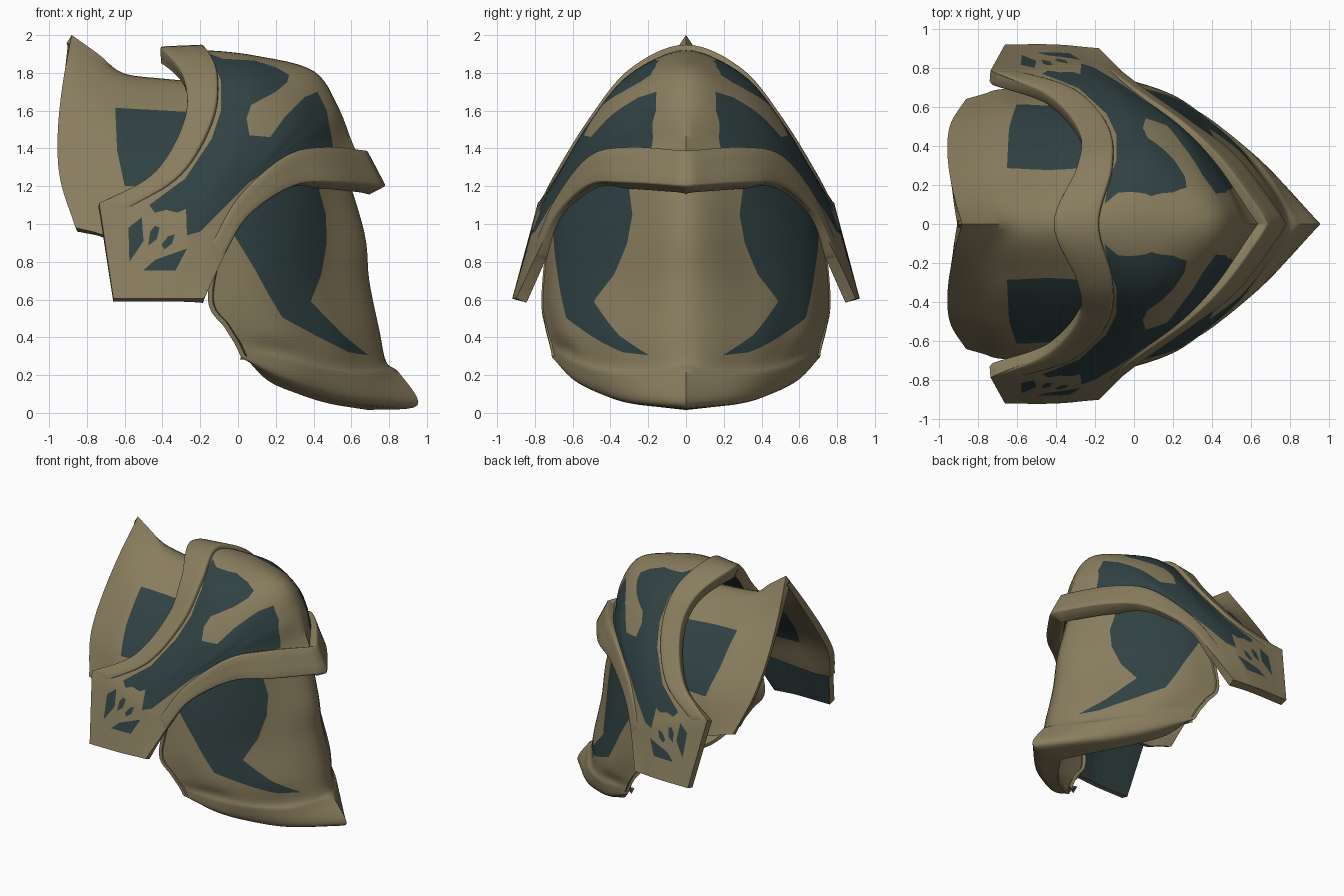
import bpy, bmesh, math
from mathutils import Vector

if "Cube" in bpy.data.objects:
    bpy.data.objects.remove(bpy.data.objects["Cube"])


def make_material(name, color):
    m = bpy.data.materials.new(name)
    m.use_nodes = True
    m.diffuse_color = color
    m.node_tree.nodes["Principled BSDF"].inputs["Base Color"].default_value = color
    return m


BRONZE = make_material("dull bronze", (0.25, 0.205, 0.113, 1))
TEAL = make_material("dark teal", (0.03, 0.053, 0.055, 1))


def spline(pts, steps, rounded=False):
    """Smooth curve through the points; rounded makes it cross y = 0 squarely."""
    p = [Vector(q) for q in pts]
    first = Vector((p[1].x, -p[1].y, p[1].z)) if rounded else 2 * p[0] - p[1]
    p = [first] + p + [2 * p[-1] - p[-2]]
    out = []
    for i in range(1, len(p) - 2):
        a, b, c, d = p[i - 1:i + 3]
        for k in range(steps):
            t = k / steps
            out.append(b + 0.5 * t * (c - a + t * (2 * a - 5 * b + 4 * c - d
                                                   + t * (3 * (b - c) + d - a))))
    return out + [p[-2]]


def section(row, steps, leg, rounded):
    """Curve from the ridge outwards, with an optional straight last stretch."""
    if not leg:
        return spline(row, steps, rounded)
    start, end = Vector(row[-2]), Vector(row[-1])
    return (spline(row[:-1], steps, rounded)
            + [start.lerp(end, k / steps) for k in range(1, steps + 1)])


def inside(x, z, poly):
    hit = False
    for (x1, z1), (x2, z2) in zip(poly, poly[1:] + poly[:1]):
        if (z1 > z) != (z2 > z) and x < x1 + (z - z1) * (x2 - x1) / (z2 - z1):
            hit = not hit
    return hit


def cut_pattern(bm, poly):
    """Cut the outline of a painted patch into the shell, seen from the side."""
    pad = 0.01
    for (x1, z1), (x2, z2) in zip(poly, poly[1:] + poly[:1]):
        lo_x, hi_x = min(x1, x2) - pad, max(x1, x2) + pad
        lo_z, hi_z = min(z1, z2) - pad, max(z1, z2) + pad
        faces = []
        for f in bm.faces:
            xs = [v.co.x for v in f.verts]
            zs = [v.co.z for v in f.verts]
            if max(xs) > lo_x and min(xs) < hi_x and max(zs) > lo_z and min(zs) < hi_z:
                faces.append(f)
        edges = {e for f in faces for e in f.edges}
        verts = {v for f in faces for v in f.verts}
        bmesh.ops.bisect_plane(bm, geom=faces + list(edges) + list(verts), dist=1e-5,
                               plane_co=(x1, 0, z1), plane_no=(z2 - z1, 0, x1 - x2))


def shell(name, rows, patches=(), thick=0.05, lining=0, leg=False, round_rows=0,
          usteps=6, vsteps=8, lift=0, bevel=0):
    """Loft half a plate through the rows, paint it, mirror it and thicken it."""
    cols = list(zip(*[section(r, vsteps, leg, i < round_rows) for i, r in enumerate(rows)]))
    grid = [spline(c, usteps) for c in cols]
    bm = bmesh.new()
    vs = [[bm.verts.new(p) for p in c] for c in grid]
    for i in range(len(vs) - 1):
        for j in range(len(vs[0]) - 1):
            bm.faces.new((vs[i][j], vs[i + 1][j], vs[i + 1][j + 1], vs[i][j + 1]))
    bm.normal_update()
    centre = Vector((-0.1, 0, 0.9))
    if sum(f.normal.dot(f.calc_center_median() - centre) * f.calc_area() for f in bm.faces) < 0:
        bmesh.ops.reverse_faces(bm, faces=bm.faces[:])
        bm.normal_update()
    # Raise the shell near the ridge, flush again at its far end
    for i, col in enumerate(vs):
        for v in col:
            move = v.normal * lift * (1 - (i / (len(vs) - 1)) ** 3)
            v.co += Vector((move.x, move.y if i else 0, move.z))
    for poly in patches:
        cut_pattern(bm, poly)
    for f in bm.faces:
        c = f.calc_center_median()
        f.material_index = int(any(inside(c.x, c.z, p) for p in patches))
    me = bpy.data.meshes.new(name)
    bm.to_mesh(me)
    bm.free()
    me.materials.append(BRONZE)
    if patches:
        me.materials.append(TEAL)
    ob = bpy.data.objects.new(name, me)
    bpy.context.collection.objects.link(ob)
    mir = ob.modifiers.new("mirror", 'MIRROR')
    mir.use_axis = (False, True, False)
    sol = ob.modifiers.new("thickness", 'SOLIDIFY')
    sol.thickness, sol.offset, sol.material_offset = thick, -1, lining
    if bevel:
        bev = ob.modifiers.new("soft edge", 'BEVEL')
        bev.width, bev.segments = bevel, 2
        bev.limit_method, bev.angle_limit = 'ANGLE', math.radians(50)
    bpy.ops.object.select_all(action='DESELECT')
    ob.select_set(True)
    bpy.context.view_layer.objects.active = ob
    for m in list(ob.modifiers):
        bpy.ops.object.modifier_apply(modifier=m.name)
    bpy.ops.object.shade_smooth_by_angle(angle=math.radians(50))


# Edge rows shared by the crown and its rims, ridge to leg tip
back_edge = [(-.41, 0, 1.91), (-.29, .28, 1.77), (-.28, .46, 1.55), (-.44, .65, 1.27),
             (-.735, .785, 1.11), (-.66, .92, .605)]
back_inner = [(-.18, 0, 1.92), (-.11, .28, 1.8), (-.13, .49, 1.55), (-.3, .68, 1.26),
              (-.6, .79, 1.07), (-.6, .92, .605)]
front_inner = [(.66, 0, 1.38), (.45, .29, 1.4), (.25, .49, 1.36), (.01, .67, 1.15),
               (-.14, .8, .9), (-.24, .905, .605)]
front_edge = [(.76, 0, 1.19), (.52, .32, 1.21), (.29, .5, 1.2), (.05, .68, 1.04),
              (-.08, .8, .82), (-.18, .9, .605)]

# Crown plate with side legs and teal lining
crown_rows = [
    back_edge, back_inner,
    [(.1, 0, 1.89), (.1, .3, 1.78), (.03, .52, 1.52), (-.14, .7, 1.21), (-.4, .81, 1), (-.43, .92, .605)],
    [(.4, 0, 1.81), (.32, .27, 1.68), (.2, .5, 1.44), (-.06, .69, 1.18), (-.27, .815, .96), (-.34, .915, .605)],
    [(.53, 0, 1.62), (.42, .26, 1.53), (.24, .49, 1.39), (-.02, .68, 1.16), (-.2, .81, .92), (-.29, .91, .605)],
    [(.61, 0, 1.42), (.43, .29, 1.41)] + front_inner[2:],
    [(.7, 0, 1.24), (.49, .31, 1.24)] + front_edge[2:],
]
crown_patches = [
    [(-.15, 1.9), (-.08, 1.875), (.09, 1.865), (.2, 1.83), (.27, 1.79), (.26, 1.75), (.2, 1.7),
     (.07, 1.63), (.045, 1.56), (.06, 1.47), (.17, 1.46), (.2, 1.5), (.25, 1.57), (.35, 1.67),
     (.42, 1.7), (.47, 1.6), (.505, 1.4), (.27, 1.36), (.06, 1.22), (-.1, 1.06), (-.2, .96),
     (-.27, .94), (-.275, 1.08), (-.32, 1.06), (-.38, 1.075), (-.44, 1.06), (-.47, 1.1),
     (-.28, 1.24), (-.14, 1.45), (-.09, 1.6), (-.09, 1.76)],
    [(-.58, .98), (-.51, 1.035), (-.5, .91), (-.54, .85), (-.575, .8)],
    [(-.465, .96), (-.44, .99), (-.415, .98), (-.43, .92), (-.475, .885)],
    [(-.405, .89), (-.37, .935), (-.335, .945), (-.35, .895), (-.39, .865)],
    [(-.5, .755), (-.44, .81), (-.27, .87), (-.33, .755)],
]
shell("crown_plate", crown_rows, crown_patches, thick=.06, lining=1, leg=True, round_rows=5)

# Raised rims along both crown edges, running out flush on the legs
shell("crown_back_rim", [back_edge[:-1], back_inner[:-1]], thick=.08, round_rows=2,
      usteps=3, lift=.03, bevel=.012)
shell("crown_front_rim", [front_inner[:-1], front_edge[:-1]], thick=.11,
      usteps=3, lift=.03, bevel=.012)

# Lower front plate with a flared bottom lip and turned-in side edges
lower_rows = [
    [(.56, 0, 1.32), (.42, .28, 1.32), (.28, .44, 1.3), (.1, .58, 1.26), (-.05, .65, 1.2)],
    [(.67, 0, .95), (.47, .3, .95), (.3, .5, .95), (.1, .65, .95), (-.1, .73, .95)],
    [(.695, 0, .7), (.46, .37, .68), (.28, .57, .66), (.08, .7, .66), (-.16, .765, .6)],
    [(.75, 0, .43), (.57, .34, .41), (.38, .53, .42), (.2, .66, .44), (-.07, .745, .45)],
    [(.785, 0, .27), (.62, .3, .25), (.42, .5, .28), (.23, .62, .33), (-.02, .725, .37)],
    [(.855, 0, .21), (.66, .3, .19), (.44, .5, .22), (.24, .625, .27), (0, .715, .33)],
    [(.95, 0, .04), (.68, .28, .06), (.46, .45, .105), (.25, .6, .18), (.02, .705, .29)],
    [(.69, 0, .015), (.48, .28, .05), (.32, .42, .1), (.16, .55, .17), (.04, .66, .29)],
]
lower_rows = [r + [(r[-1][0] + .03, r[-1][1] - .07, r[-1][2])] for r in lower_rows]
lower_patch = [(.43, 1.3), (.43, 1.18), (.465, 1.05), (.47, .9), (.44, .73), (.385, .59), (.56, .41),
               (.69, .305), (.59, .32), (.41, .41), (.235, .505), (.16, .63), (.09, .76), (-.045, .98), (.05, 1.3)]
shell("lower_plate", lower_rows, [lower_patch], thick=.025, leg=True, round_rows=5)

# Back plate rising to a peak at the rear
back_rows = [
    [(-.15, 0, 1.75), (-.15, .28, 1.6), (-.15, .49, 1.37), (-.15, .62, 1.15), (-.15, .69, .98)],
    [(-.4, 0, 1.77), (-.42, .28, 1.6), (-.42, .49, 1.38), (-.42, .62, 1.17), (-.42, .7, .95)],
    [(-.61, 0, 1.8), (-.65, .28, 1.62), (-.65, .48, 1.4), (-.64, .61, 1.2), (-.68, .69, .94)],
    [(-.74, 0, 1.9), (-.78, .25, 1.65), (-.8, .43, 1.42), (-.79, .56, 1.22), (-.77, .665, .96)],
    [(-.88, 0, 2), (-.93, .18, 1.73), (-.955, .36, 1.46), (-.94, .51, 1.23), (-.86, .64, .98)],
]
back_patch = [(-.65, 1.615), (-.2, 1.59), (-.2, 1.2), (-.6, 1.2), (-.64, 1.39)]
shell("back_plate", back_rows, [back_patch], thick=.05, round_rows=3)
